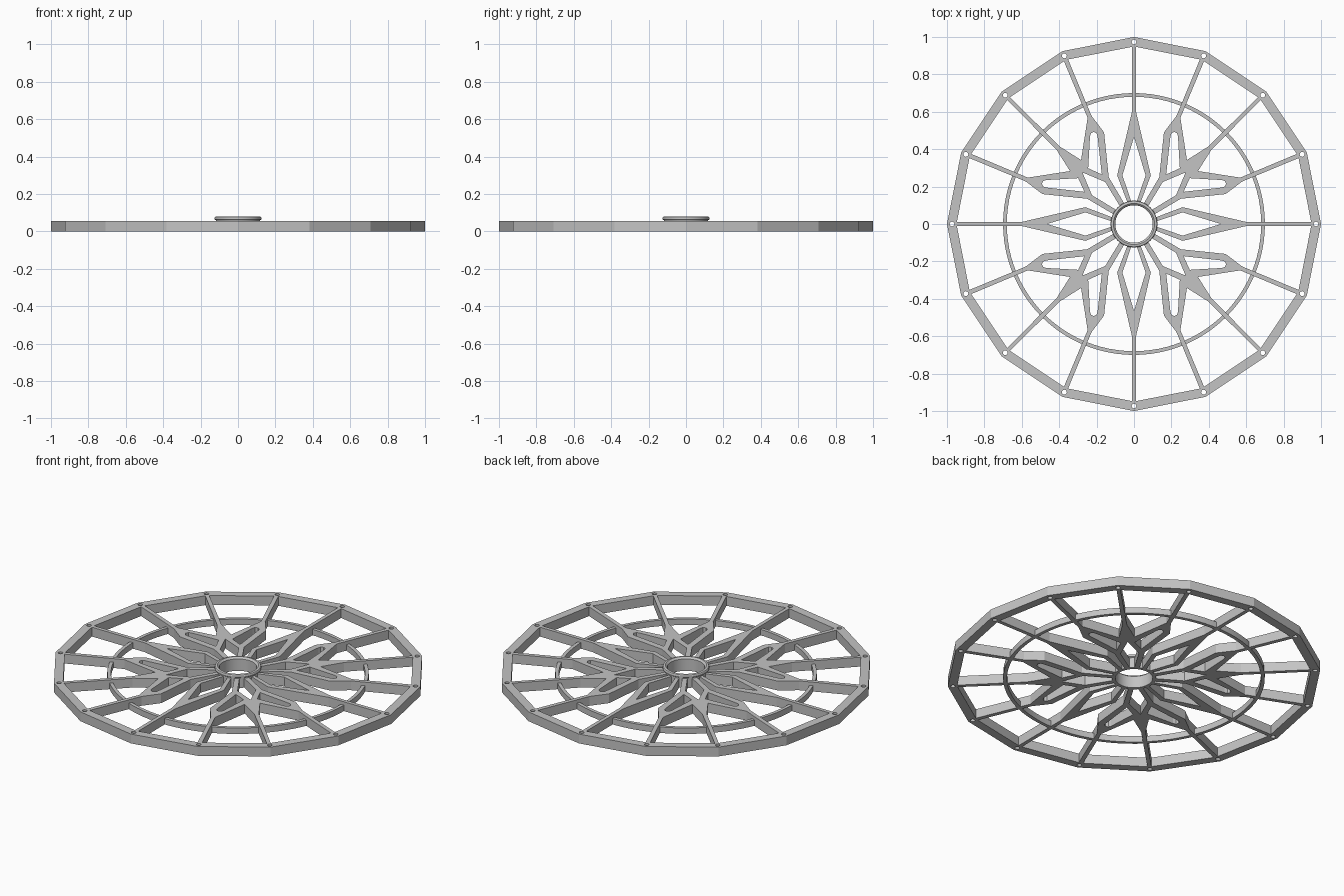
import bpy, bmesh
from math import sin, cos, pi, radians

cube = bpy.data.objects.get("Cube")
if cube:
    bpy.data.objects.remove(cube, do_unlink=True)

PLATE_H = 0.055

grey = bpy.data.materials.new("plain_grey")
grey.use_nodes = True
grey.diffuse_color = (0.55, 0.55, 0.55, 1)
grey.node_tree.nodes["Principled BSDF"].inputs["Base Color"].default_value = (0.55, 0.55, 0.55, 1)


def circle(radius, count, cx=0, cy=0):
    return [(cx + radius * cos(2 * pi * i / count), cy + radius * sin(2 * pi * i / count))
            for i in range(count)]


def turned(points, angle):
    c, s = cos(angle), sin(angle)
    return [(x * c - y * s, x * s + y * c) for x, y in points]


def eightfold(points):
    """Four turns of an outline and of its mirror image."""
    flipped = [(-x, y) for x, y in reversed(points)]
    return [turned(p, k * pi / 2) for k in range(4) for p in (points, flipped)]


def petal_hole(tip, wide, wide_at, angle):
    """Kite opening pointing outwards, narrow at the hub."""
    half = [(wide, wide_at), (0.012, 0.113)]
    pts = [(0, tip)] + half + [(-x, y) for x, y in reversed(half)]
    return turned(pts, angle)


def lathe(name, profile, segments):
    """Closed (radius, z) profile turned around the z axis."""
    bm = bmesh.new()
    rings = [[bm.verts.new((r * cos(2 * pi * i / segments), r * sin(2 * pi * i / segments), z))
              for r, z in profile] for i in range(segments)]
    n = len(profile)
    for i in range(segments):
        a, b = rings[i], rings[(i + 1) % segments]
        for j in range(n):
            k = (j + 1) % n
            bm.faces.new((a[j], b[j], b[k], a[k]))
    bmesh.ops.recalc_face_normals(bm, faces=bm.faces)
    mesh = bpy.data.meshes.new(name)
    bm.to_mesh(mesh)
    bm.free()
    obj = bpy.data.objects.new(name, mesh)
    bpy.context.collection.objects.link(obj)
    mesh.materials.append(grey)
    select(obj)
    bpy.ops.object.shade_smooth_by_angle(angle=radians(30))
    return obj


def select(obj):
    bpy.ops.object.select_all(action="DESELECT")
    obj.select_set(True)
    bpy.context.view_layer.objects.active = obj


# Openings of the plate: bays beside the straight spokes, reaching the hub
straight_bay = [(0.011, 0.947), (0.3525, 0.880), (0.227, 0.578), (0.16, 0.49),
                (0.135, 0.25), (0.05, 0.106), (0.034, 0.112), (0.09, 0.26), (0.011, 0.60)]
# Bays beside the diagonal spokes
diagonal_bay = [(0.3745, 0.870), (0.663, 0.678), (0.398, 0.415), (0.283, 0.342), (0.248, 0.568)]
# Slots inside the forked spokes, with a rounded tip
fork_slot = [(0.172, 0.265), (0.195, 0.47), (0.20, 0.485), (0.215, 0.492),
             (0.23, 0.485), (0.235, 0.47), (0.245, 0.298)]

outlines = [circle(1.0, 16), circle(0.11, 64)]
for shape in (straight_bay, diagonal_bay, fork_slot):
    outlines += eightfold(shape)
for k in range(4):
    outlines.append(petal_hole(0.465, 0.062, 0.26, k * pi / 2))
    outlines.append(petal_hole(0.39, 0.05, 0.268, k * pi / 2 + pi / 4))
# Pin holes at the rim corners
outlines += [circle(0.013, 12, x, y) for x, y in circle(0.973, 16)]

# Wheel plate: rim, spokes and petals as one filled, extruded outline
curve = bpy.data.curves.new("wheel_plate", "CURVE")
curve.dimensions = "2D"
curve.fill_mode = "BOTH"
curve.extrude = PLATE_H / 2
for pts in outlines:
    spline = curve.splines.new("POLY")
    spline.points.add(len(pts) - 1)
    for p, (x, y) in zip(spline.points, pts):
        p.co = (x, y, 0, 1)
    spline.use_cyclic_u = True
    spline.use_smooth = False
curve.materials.append(grey)
plate = bpy.data.objects.new("wheel_plate", curve)
bpy.context.collection.objects.link(plate)
plate.location.z = PLATE_H / 2
select(plate)
bpy.ops.object.convert(target="MESH")
plate = bpy.context.object
bm = bmesh.new()
bm.from_mesh(plate.data)
bmesh.ops.remove_doubles(bm, verts=bm.verts, dist=0.00001)
bmesh.ops.recalc_face_normals(bm, faces=bm.faces)
for f in bm.faces:
    f.smooth = False
bm.to_mesh(plate.data)
bm.free()

# Thin brace ring, lower than the spokes
lathe("brace_ring", [(0.68, 0), (0.70, 0), (0.70, 0.035), (0.68, 0.035)], 96)

# Hub with a rounded lip above the plate
lathe("hub", [(0.10, 0), (0.118, 0), (0.118, 0.06), (0.125, 0.064), (0.125, 0.073),
              (0.122, 0.078), (0.116, 0.08), (0.110, 0.08), (0.105, 0.076), (0.10, 0.07)], 64)
